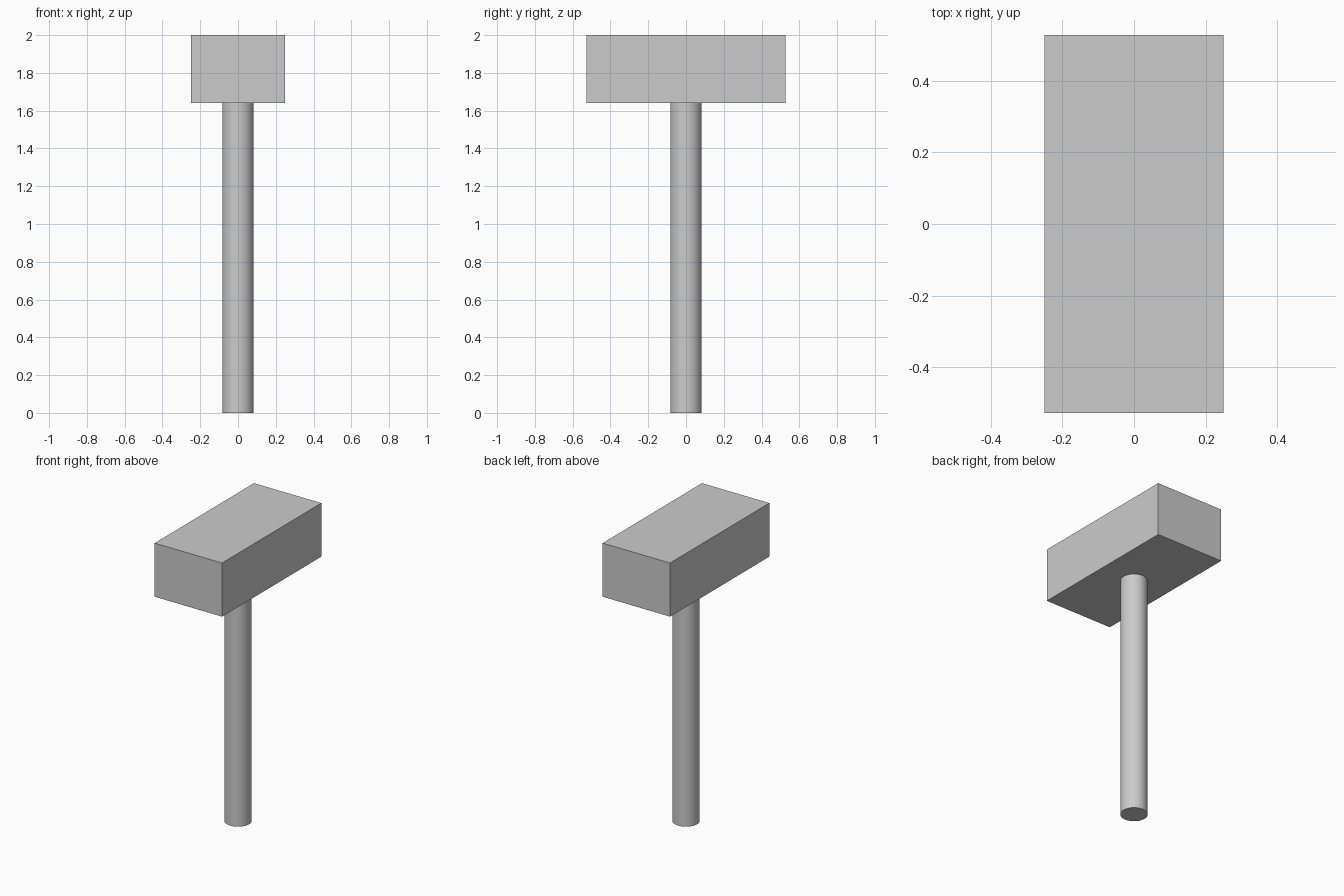
import bpy

# Remove the default cube
default = bpy.data.objects.get("Cube")
if default:
    bpy.data.objects.remove(default, do_unlink=True)

HEAD_WIDTH, HEAD_LENGTH = 0.5, 1.054
HEAD_BOTTOM, TOP = 1.64, 2.0
HANDLE_RADIUS = 0.083

# Single plain grey
grey = bpy.data.materials.new("light grey")
grey.use_nodes = True
colour = (0.6, 0.6, 0.6, 1)
grey.diffuse_color = colour
grey.node_tree.nodes["Principled BSDF"].inputs["Base Color"].default_value = colour


def finish(name):
    obj = bpy.context.object
    obj.name = obj.data.name = name
    obj.data.materials.append(grey)
    return obj


# Block head, long from front to back
bpy.ops.mesh.primitive_cube_add(size=1, location=(0, 0, (HEAD_BOTTOM + TOP) / 2))
head = finish("hammer_head")
head.scale = (HEAD_WIDTH, HEAD_LENGTH, TOP - HEAD_BOTTOM)
bpy.ops.object.transform_apply(location=False, rotation=False, scale=True)

# Round handle, standing on the ground and meeting the head
bpy.ops.mesh.primitive_cylinder_add(vertices=64, radius=HANDLE_RADIUS,
                                    depth=HEAD_BOTTOM, location=(0, 0, HEAD_BOTTOM / 2))
finish("handle")
bpy.ops.object.shade_smooth_by_angle()
